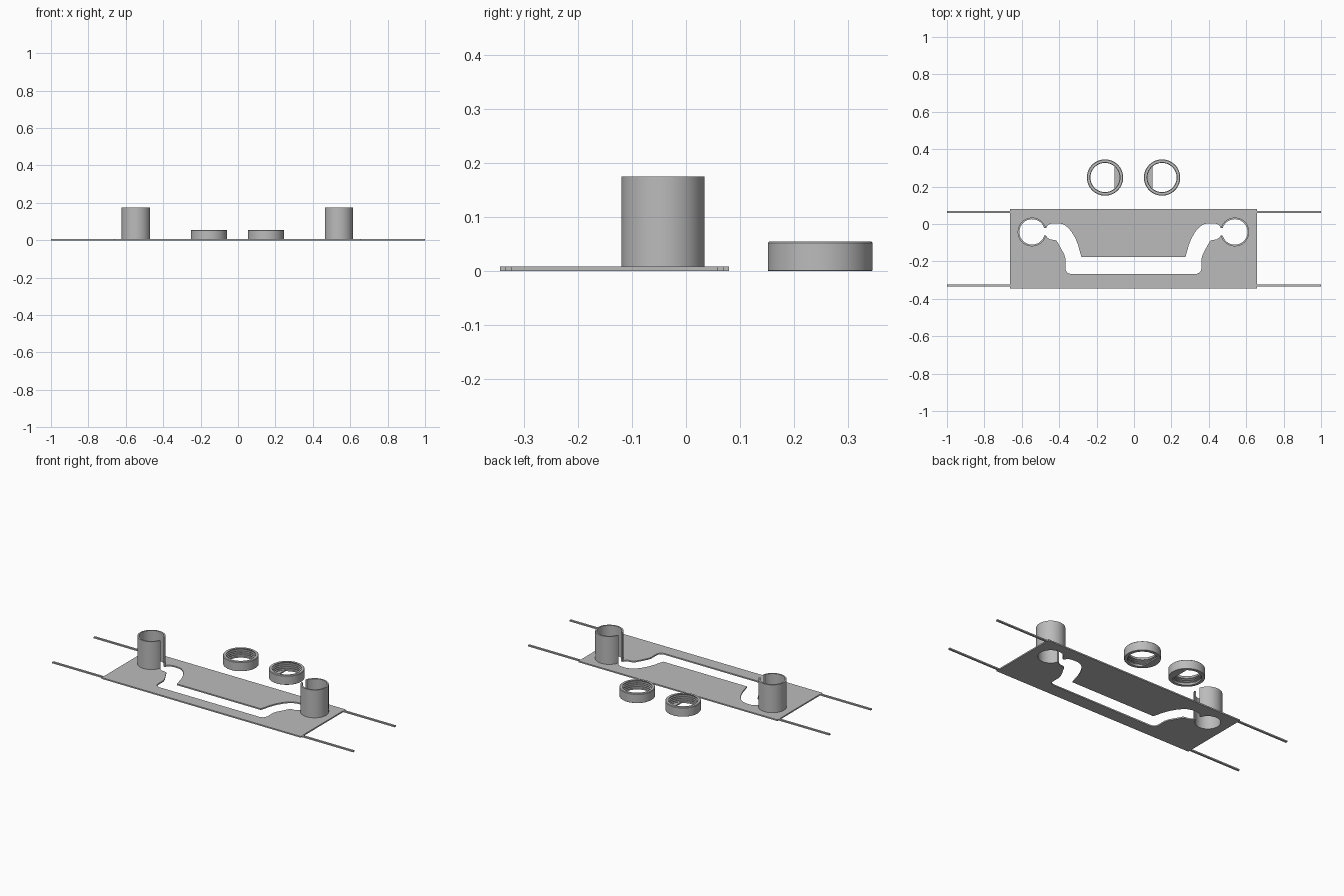
import bpy, bmesh, math
from mathutils import Matrix

if "Cube" in bpy.data.objects:
    bpy.data.objects.remove(bpy.data.objects["Cube"])

grey = bpy.data.materials.new("plain grey")
grey.diffuse_color = (0.5, 0.5, 0.5, 1)
grey.use_nodes = True
grey.node_tree.nodes["Principled BSDF"].inputs["Base Color"].default_value = grey.diffuse_color

CX = -0.003          # middle of the plate
TUBE_D, TUBE_Y = 0.542, -0.0425
R_OUT, R_IN = 0.077, 0.068
SLOT = 0.02          # half width of the slot in each tube
PLATE_T = 0.008


def arc(cx, cy, r, a0, a1, n):
    return [(cx + r * math.cos(a0 + (a1 - a0) * i / n),
             cy + r * math.sin(a0 + (a1 - a0) * i / n)) for i in range(n + 1)]


def extrude_outline(name, loops, height):
    """Flat outline (first loop outside, others holes) raised from z = 0."""
    cu = bpy.data.curves.new(name, 'CURVE')
    cu.dimensions = '2D'
    cu.fill_mode = 'BOTH'
    cu.extrude = height / 2
    for pts in loops:
        sp = cu.splines.new('POLY')
        sp.points.add(len(pts) - 1)
        for p, (x, y) in zip(sp.points, pts):
            p.co = (x, y, 0, 1)
        sp.use_cyclic_u = True
    ob = bpy.data.objects.new(name, cu)
    bpy.context.collection.objects.link(ob)
    ob.location.z = height / 2
    return finish(ob, True)


def finish(ob, convert=False):
    bpy.ops.object.select_all(action='DESELECT')
    ob.select_set(True)
    bpy.context.view_layer.objects.active = ob
    if convert:
        bpy.ops.object.convert(target='MESH')
        ob = bpy.context.object
        bm = bmesh.new()
        bm.from_mesh(ob.data)
        bmesh.ops.remove_doubles(bm, verts=bm.verts, dist=1e-5)
        bmesh.ops.recalc_face_normals(bm, faces=bm.faces)
        bm.to_mesh(ob.data)
        bm.free()
    ob.data.materials.clear()
    ob.data.materials.append(grey)
    bpy.ops.object.shade_smooth_by_angle(angle=math.radians(30))
    return ob


# Base plate with one channel joining the two tube holes
upper = [(0.278, -0.177), (0.287, -0.145), (0.296, -0.112), (0.311, -0.075),
         (0.330, -0.043), (0.350, -0.019), (0.372, -0.003), (0.396, 0.004),
         (0.430, 0.004), (0.448, 0.000), (0.460, -0.009), (0.467, TUBE_Y + SLOT)]
lower = [(0.467, TUBE_Y - SLOT), (0.460, -0.073), (0.444, -0.083), (0.418, -0.086),
         (0.409, -0.092), (0.385, -0.135), (0.370, -0.163), (0.364, -0.185),
         (0.364, -0.236), (0.361, -0.250), (0.352, -0.261), (0.337, -0.267)]
a = math.asin(SLOT / R_IN)
half = upper + arc(TUBE_D, TUBE_Y, R_IN, math.pi - a, -math.pi + a, 48) + lower
hole = [(CX + x, y) for x, y in half] + [(CX - x, y) for x, y in reversed(half)]
plate = [(-0.664, -0.345), (0.658, -0.345), (0.658, 0.08), (-0.664, 0.08)]
extrude_outline("base_plate", [plate, hole], PLATE_T)

# Slotted tubes, openings facing the middle
b = math.asin(SLOT / R_OUT)
c_shape = (arc(TUBE_D, TUBE_Y, R_OUT, math.pi - b, -math.pi + b, 48)
           + arc(TUBE_D, TUBE_Y, R_IN, -math.pi + a, math.pi - a, 48))
for side, s in (("left", -1), ("right", 1)):
    extrude_outline(side + "_tube", [[(CX + s * x, y) for x, y in c_shape]], 0.175)

# Thin rods on both ends of the plate
for row, y in (("front", -0.329), ("back", 0.064)):
    for side, x0, x1 in (("left", -1.0, -0.664), ("right", 0.658, 1.0)):
        extrude_outline(f"{row}_{side}_rod", [[(x0, y - 0.006), (x1, y - 0.006),
                                              (x1, y + 0.006), (x0, y + 0.006)]], PLATE_T)


def threaded_ring(name, cx, cy, n=64):
    """Ring with a ridged inner wall, turned from a closed profile."""
    prof = [(0.079, 0.0), (0.096, 0.0), (0.097, 0.001), (0.097, 0.052),
            (0.094, 0.055), (0.080, 0.055)]
    for i in range(4):
        z = 0.049 - i * 0.011
        prof += [(0.084, z), (0.084, z - 0.003), (0.078, z - 0.006), (0.078, z - 0.008)]
    bm = bmesh.new()
    rings = [[bm.verts.new((r * math.cos(2 * math.pi * k / n),
                            r * math.sin(2 * math.pi * k / n), z)) for r, z in prof]
             for k in range(n)]
    m = len(prof)
    for k in range(n):
        p, q = rings[k], rings[(k + 1) % n]
        for j in range(m):
            bm.faces.new((p[j], q[j], q[(j + 1) % m], p[(j + 1) % m]))
    bmesh.ops.recalc_face_normals(bm, faces=bm.faces)
    bmesh.ops.transform(bm, matrix=Matrix.Translation((cx, cy, 0)), verts=bm.verts)
    me = bpy.data.meshes.new(name)
    bm.to_mesh(me)
    bm.free()
    ob = bpy.data.objects.new(name, me)
    bpy.context.collection.objects.link(ob)
    finish(ob)


# Threaded caps, each with a flat segment covering part of the opening
c = math.acos(0.051 / 0.080)
for side, cx, s in (("left", -0.155, 1), ("right", 0.150, -1)):
    threaded_ring(side + "_cap_ring", cx, 0.2485)
    seg = [(cx + s * x, 0.2485 + y) for x, y in arc(0, 0, 0.080, -c, c, 20)]
    extrude_outline(side + "_cap_stop", [seg], 0.008)
